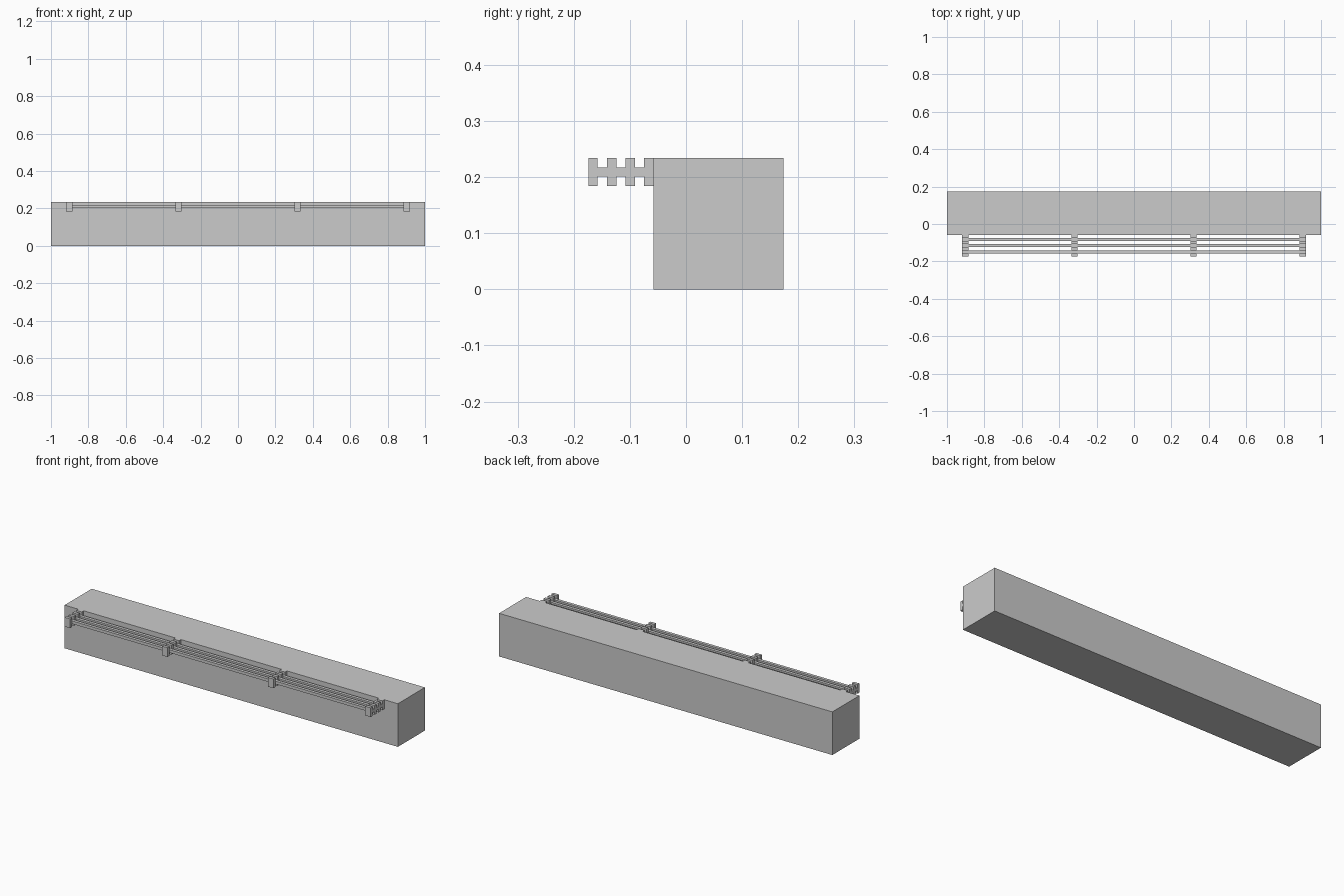
import bpy

if "Cube" in bpy.data.objects:
    bpy.data.objects.remove(bpy.data.objects["Cube"])


def box(name, x, y, z):
    """Box from (min, max) ranges on each axis."""
    bpy.ops.mesh.primitive_cube_add(size=1, location=[(a + b) / 2 for a, b in (x, y, z)])
    ob = bpy.context.object
    ob.name = name
    ob.scale = [b - a for a, b in (x, y, z)]
    bpy.ops.object.transform_apply(location=False, rotation=False, scale=True)
    return ob


FRONT = -0.174          # front edge of the rack
WALL = -0.058           # front face of the solid block
STEP = (WALL - FRONT) / 7
HALF = 0.0165           # half width of a spacer

# solid wall block
box("wall_block", (-1, 1), (WALL, 0.174), (0, 0.234))

# alternating rows from front to back: spacer blocks and long slats
for i in range(7):
    y = (FRONT + i * STEP, FRONT + (i + 1) * STEP)
    if i % 2:
        box(f"slat_{i // 2 + 1}", (-0.902 - HALF, 0.902 + HALF), y, (0.201, 0.217))
    else:
        for j, cx in enumerate((-0.902, -0.318, 0.318, 0.902)):
            box(f"spacer_{i // 2 + 1}_{j + 1}", (cx - HALF, cx + HALF), y, (0.184, 0.234))
